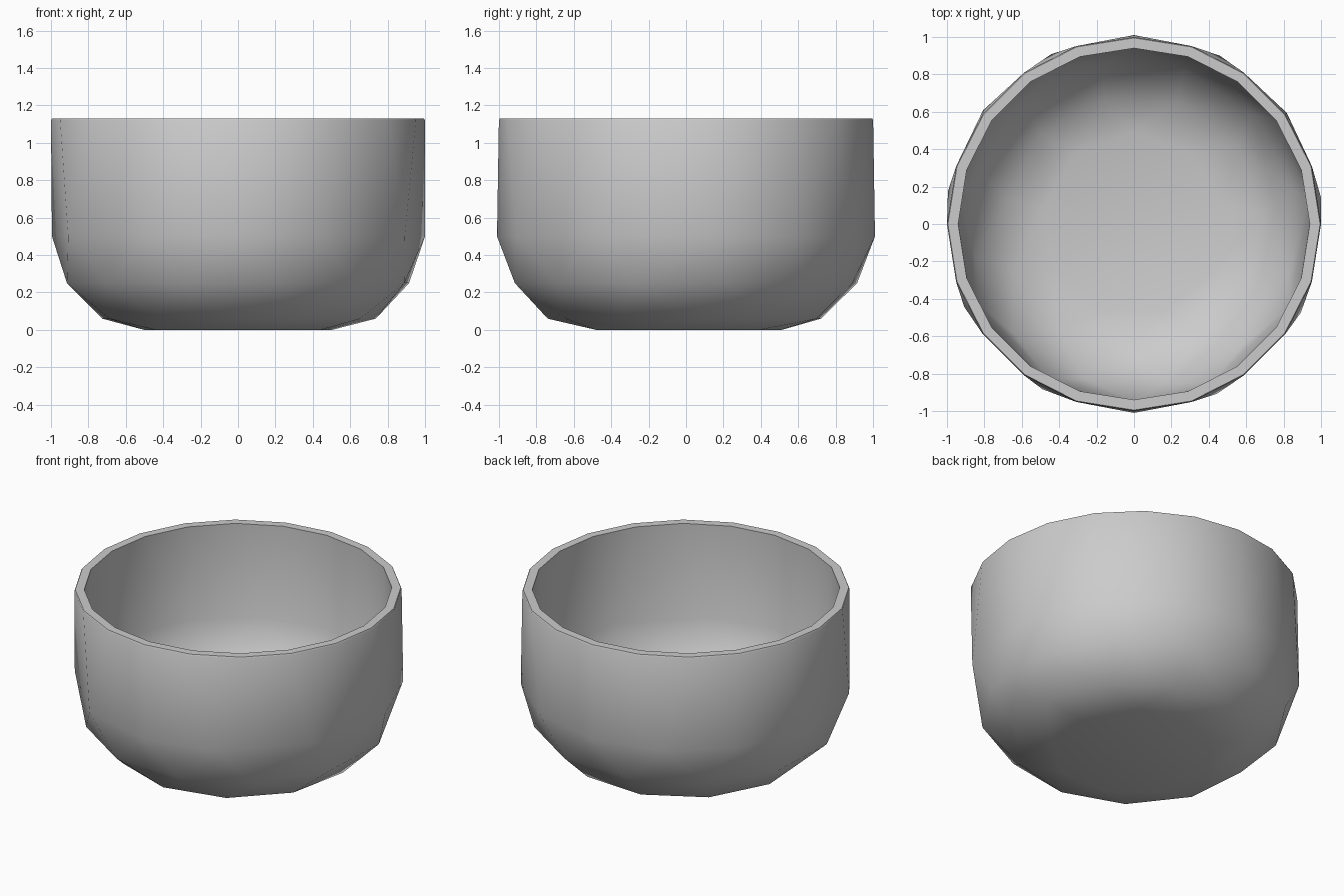
import bpy, bmesh
from math import sin, cos, radians

if "Cube" in bpy.data.objects:
    bpy.data.objects.remove(bpy.data.objects["Cube"])

bm = bmesh.new()


def even(n, start=0):
    return [start + 360 * i / n for i in range(n)]


def ring(r, z, angles):
    verts = [bm.verts.new((r * cos(radians(a)), r * sin(radians(a)), z)) for a in angles]
    return verts, angles


def stitch(low, high):
    """Join two rings that may have different numbers of sides."""
    (va, aa), (vb, ab) = low, high
    na, nb = len(va), len(vb)
    if na == nb and aa == ab:
        for i in range(na):
            j = (i + 1) % na
            bm.faces.new((va[i], va[j], vb[j], vb[i]))
        return
    full_a, full_b = aa + [aa[0] + 360], ab + [ab[0] + 360]
    i = j = 0
    while i < na or j < nb:
        mid_a = (full_a[i] + full_a[i + 1]) / 2 if i < na else 1e9
        mid_b = (full_b[j] + full_b[j + 1]) / 2 if j < nb else 1e9
        if mid_a <= mid_b:
            bm.faces.new((va[i], va[(i + 1) % na], vb[j % nb]))
            i += 1
        else:
            bm.faces.new((va[i % na], vb[(j + 1) % nb], vb[j]))
            j += 1


# Uneven facets where the straight wall meets the rounded base
wall = [8, 36, 63, 90, 116, 143, 170, 206, 241, 270, 296, 332]
rim = even(20)

rings = [
    # outer shell, base to rim
    ring(0.51, 0.0, even(9, 10)),
    ring(0.74, 0.06, even(11, 5)),
    ring(0.935, 0.25, even(12, 12)),
    ring(1.01, 0.5, wall),
    ring(1.0, 1.12, rim),
    # rim
    ring(0.995, 1.13, rim),
    ring(0.94, 1.13, rim),
    # inner shell, rim to floor
    ring(0.945, 0.5, wall),
    ring(0.87, 0.28, even(12, 12)),
    ring(0.69, 0.11, even(11, 5)),
    ring(0.49, 0.06, even(9, 10)),
]
for a, b in zip(rings, rings[1:]):
    stitch(a, b)

# Base and floor
bm.faces.new(rings[0][0])
bm.faces.new(rings[-1][0])
bmesh.ops.recalc_face_normals(bm, faces=bm.faces)

mesh = bpy.data.meshes.new("bowl")
bm.to_mesh(mesh)
bm.free()
bowl = bpy.data.objects.new("bowl", mesh)
bpy.context.collection.objects.link(bowl)
bpy.context.view_layer.objects.active = bowl
bowl.select_set(True)
bpy.ops.object.shade_smooth_by_angle(angle=radians(50))
